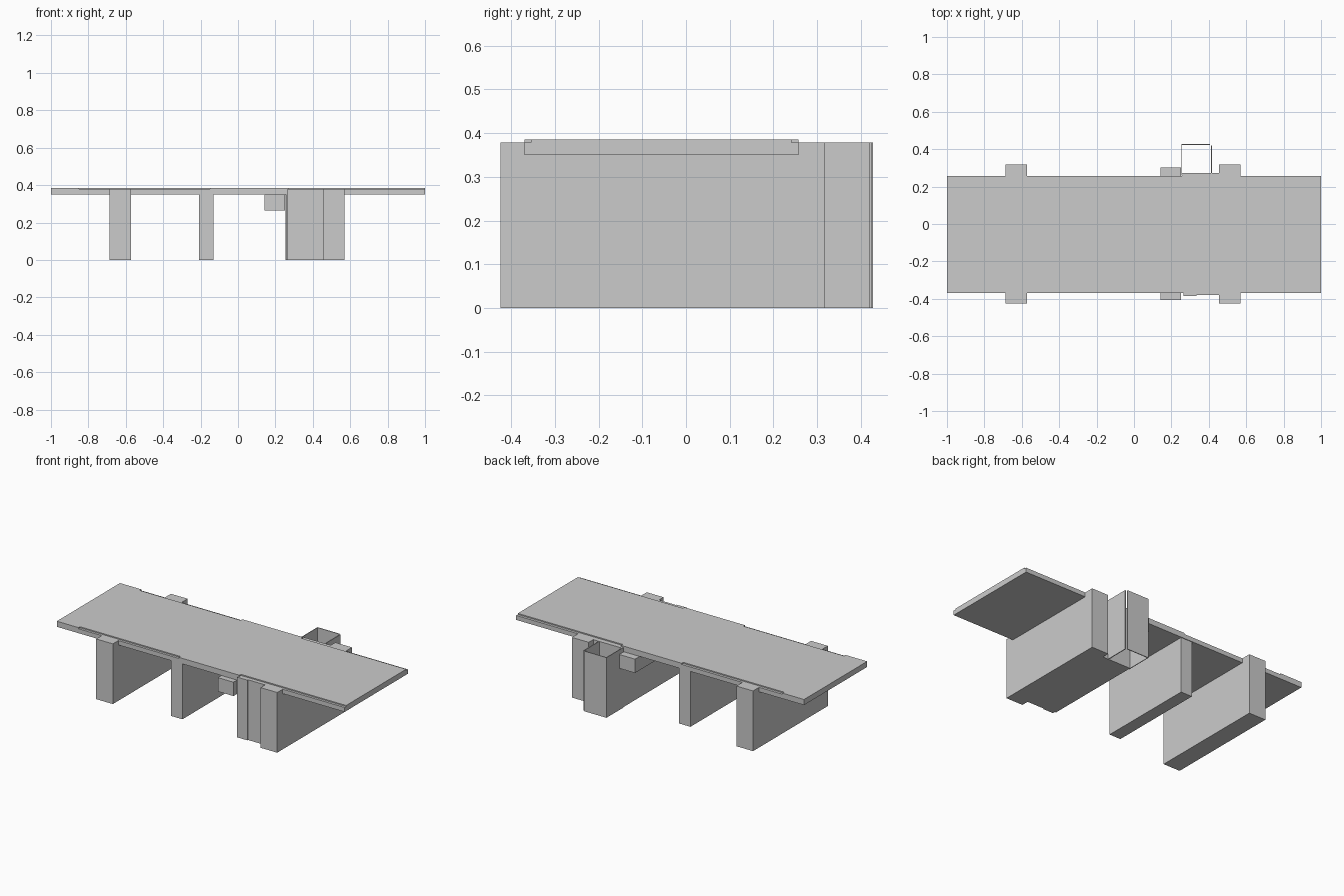
import bpy

if "Cube" in bpy.data.objects:
    bpy.data.objects.remove(bpy.data.objects["Cube"])


def box(name, x0, x1, y0, y1, z0, z1):
    """Axis-aligned box given by its limits."""
    v = [(x, y, z) for z in (z0, z1) for x, y in ((x0, y0), (x1, y0), (x1, y1), (x0, y1))]
    f = [(3, 2, 1, 0), (4, 5, 6, 7)] + [(i, (i + 1) % 4, (i + 1) % 4 + 4, i + 4) for i in range(4)]
    me = bpy.data.meshes.new(name)
    me.from_pydata(v, [], f)
    ob = bpy.data.objects.new(name, me)
    bpy.context.collection.objects.link(ob)
    return ob


def prism(name, outline, z0, z1):
    """Vertical extrusion of a counter-clockwise outline."""
    n = len(outline)
    v = [(x, y, z) for z in (z0, z1) for x, y in outline]
    f = [tuple(reversed(range(n))), tuple(range(n, 2 * n))]
    f += [(i, (i + 1) % n, (i + 1) % n + n, i + n) for i in range(n)]
    me = bpy.data.meshes.new(name)
    me.from_pydata(v, [], f)
    ob = bpy.data.objects.new(name, me)
    bpy.context.collection.objects.link(ob)
    return ob


ledge, top = 0.378, 0.385

# Deck with shallow ledges cut into its long edges
deck = box("deck", -1, 1, -0.37, 0.257, 0.35, top)
notches = []
for y0, y1 in ((-0.5, -0.355), (0.241, 0.4)):
    for x0, x1 in ((-0.85, -0.15), (0.27, 1.1)):
        notches.append(box("ledge_cutter", x0, x1, y0, y1, ledge, 0.5))
for cutter in notches:
    cutter.hide_render = True
    cutter.hide_set(True)
    m = deck.modifiers.new("ledge", "BOOLEAN")
    m.operation, m.object, m.solver = "DIFFERENCE", cutter, "EXACT"
# bake the ledges and drop the cutters
dg = bpy.context.evaluated_depsgraph_get()
baked = bpy.data.meshes.new_from_object(deck.evaluated_get(dg))
deck.modifiers.clear()
deck.data = baked
for cutter in notches:
    bpy.data.objects.remove(cutter)

# Supporting walls
box("left_wall", -0.688, -0.572, -0.425, 0.317, 0, ledge)
box("middle_wall", -0.208, -0.13, -0.366, 0.253, 0, 0.35)
box("right_wall", 0.454, 0.57, -0.425, 0.317, 0, ledge)

# Short cross beam under the deck
box("cross_beam", 0.143, 0.252, -0.405, 0.302, 0.263, 0.35)

# Solid core beside the right wall, with a stepped front
prism("core_block", [(0.265, -0.386), (0.335, -0.386), (0.335, -0.38), (0.454, -0.38),
                     (0.454, 0.272), (0.257, 0.272), (0.257, -0.37), (0.265, -0.37)], 0, ledge)

# Open shaft at the back
t = 0.005
box("shaft_left_wall", 0.253, 0.257, 0.26, 0.428, 0, ledge)
box("shaft_back_wall", 0.257, 0.405, 0.428 - t, 0.428, 0, ledge)
box("shaft_right_wall", 0.412, 0.412 + t, 0.272, 0.42, 0, ledge)
